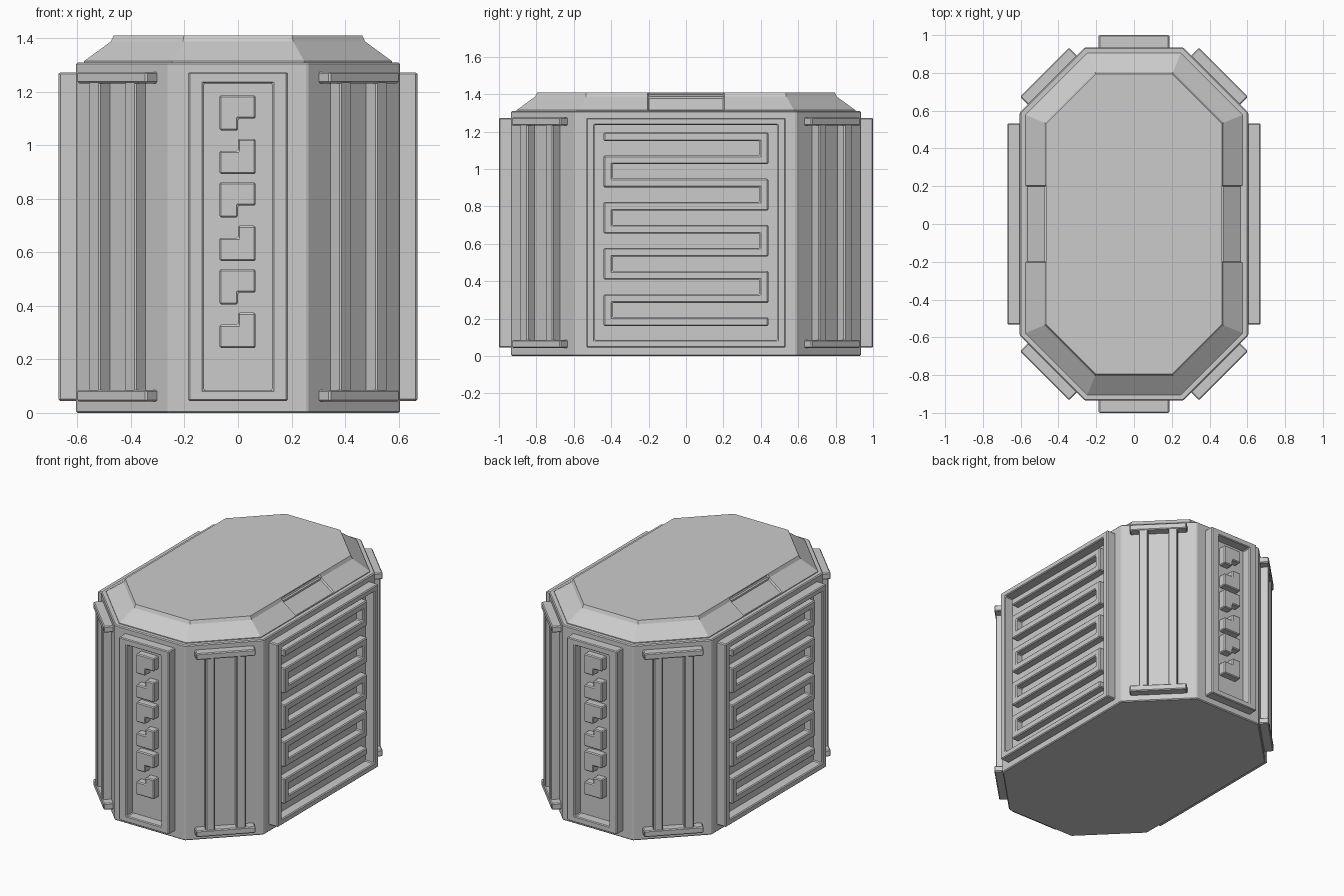
import bpy, bmesh
from math import radians, tan
from mathutils import Matrix, Vector

if "Cube" in bpy.data.objects:
    bpy.data.objects.remove(bpy.data.objects["Cube"])

RX, RY, CH = 0.605, 0.935, 0.345      # body half sizes and corner cut


def octagon(d, z):
    """Body outline moved inward by d, at height z."""
    x, y, c = RX - d, RY - d, CH - d * (1 - tan(radians(22.5)))
    return [(x, -y + c, z), (x, y - c, z), (x - c, y, z), (-x + c, y, z),
            (-x, y - c, z), (-x, -y + c, z), (-x + c, -y, z), (x - c, -y, z)]


def finish(bm, name, bevel):
    bmesh.ops.recalc_face_normals(bm, faces=bm.faces)
    me = bpy.data.meshes.new(name)
    bm.to_mesh(me)
    bm.free()
    ob = bpy.data.objects.new(name, me)
    bpy.context.collection.objects.link(ob)
    if bevel:
        m = ob.modifiers.new("soft_edges", 'BEVEL')
        m.width, m.segments, m.limit_method = bevel, 1, 'ANGLE'
        m.angle_limit = radians(30)
    return ob


def stack(rings):
    """Closed solid through a list of octagon rings."""
    bm = bmesh.new()
    vs = [[bm.verts.new(p) for p in r] for r in rings]
    bm.faces.new(vs[0][::-1])
    bm.faces.new(vs[-1])
    for a, b in zip(vs, vs[1:]):
        for i in range(8):
            j = (i + 1) % 8
            bm.faces.new((a[i], a[j], b[j], b[i]))
    return bm


def relief(name, polys, angle, dist, depth, u0=0.0, bevel=0.006):
    """Extrude flat (u, height) polygons outward from the wall at an angle."""
    bm = bmesh.new()
    cache = {}

    def vert(p):
        k = (round(p[0], 4), round(p[1], 4))
        if k not in cache:
            cache[k] = bm.verts.new((k[0] + u0, -dist + 0.01, k[1]))
        return cache[k]
    for poly in polys:
        bm.faces.new([vert(p) for p in poly])
    out = bmesh.ops.extrude_face_region(bm, geom=bm.faces[:], use_keep_orig=True)
    for v in out['geom']:
        if isinstance(v, bmesh.types.BMVert):
            v.co.y -= depth + 0.01
    bmesh.ops.transform(bm, matrix=Matrix.Rotation(radians(angle), 4, 'Z'), verts=bm.verts)
    return finish(bm, name, bevel)


def rect(u1, u2, z1, z2):
    return [(u1, z1), (u2, z1), (u2, z2), (u1, z2)]


def frame(u, z1, z2, iu, iz1, iz2):
    o, n = rect(-u, u, z1, z2), rect(-iu, iu, iz1, iz2)
    return [[o[i], o[(i + 1) % 4], n[(i + 1) % 4], n[i]] for i in range(4)]


def ribbon(path, half):
    """Right-angled strip with mitred corners."""
    pts = [Vector(p) for p in path]
    dirs = [(b - a).normalized() for a, b in zip(pts, pts[1:])]
    left, right = [], []
    for i, p in enumerate(pts):
        ds = {tuple(d) for d in dirs[max(0, i - 1):i + 1]}
        off = sum((Vector((-d[1], d[0])) for d in ds), Vector((0, 0))) * half
        left.append(p + off)
        right.append(p - off)
    return [[left[i], right[i], right[i + 1], left[i + 1]] for i in range(len(pts) - 1)]


# main eight-sided body
finish(stack([octagon(0, 0), octagon(0, 1.31)]), "body", 0.006)

# sloped roof with a shallow middle panel on each long side
bm = stack([octagon(0.03, 1.30), octagon(0.03, 1.315), octagon(0.13, 1.388), octagon(0.14, 1.41)])
for y in (-0.205, 0.205):
    bmesh.ops.bisect_plane(bm, geom=bm.verts[:] + bm.edges[:] + bm.faces[:],
                           plane_co=(0, y, 0), plane_no=(0, 1, 0))
bmesh.ops.recalc_face_normals(bm, faces=bm.faces)
bm.normal_update()
panels = [f for f in bm.faces if abs(f.calc_center_median().y) < 0.1
          and abs(f.normal.x) > 0.3 and 0.3 < f.normal.z < 0.95]
bmesh.ops.inset_individual(bm, faces=panels, thickness=0.01, depth=-0.01)
finish(bm, "roof", 0)

# front and back: framed panel with a column of notched blocks
for angle, side in ((0, "front"), (180, "back")):
    relief(side + "_frame", frame(0.187, 0.045, 1.273, 0.127, 0.085, 1.232), angle, RY, 0.065)
    for i in range(6):
        t = 1.187 - i * 0.1625
        b = t - 0.132
        if i % 2 == 0:
            shape = [(-0.069, b), (0, b), (0, b + 0.045), (0.066, b + 0.045), (0.066, t), (-0.069, t)]
        else:
            shape = [(-0.069, b), (0.066, b), (0.066, t), (0, t), (0, t - 0.045), (-0.069, t - 0.045)]
        relief(f"{side}_block_{i + 1}", [shape], angle, RY, 0.05)

# long sides: framed panel with a winding pipe
path = []
for i in range(9):
    z = 1.172 - i * 0.1235
    s = 1 if i % 2 == 0 else -1
    path += [(-s * 0.417, z), (s * 0.417, z)]
path[0], path[-1] = (-0.44, path[0][1]), (0.44, path[-1][1])
for angle, side in ((90, "right"), (270, "left")):
    relief(side + "_frame", frame(0.533, 0.045, 1.273, 0.488, 0.085, 1.235), angle, RX, 0.065)
    relief(side + "_winding_pipe", ribbon(path, 0.023), angle, RX, 0.05)

# cut corners: two uprights between a bottom and a top cap
corner = (RX + RY - CH) / 2 ** 0.5
shift = (RY - RX) / 2 ** 0.5
for i, angle in enumerate((45, 135, 225, 315)):
    u0 = -shift if i % 2 == 0 else shift
    for z1, z2, part in ((0.043, 0.086, "bottom"), (1.232, 1.275, "top")):
        relief(f"corner_{i + 1}_{part}_cap", [rect(-0.184, 0.184, z1, z2)],
               angle, corner, 0.058, u0)
    for s in (-1, 1):
        relief(f"corner_{i + 1}_upright_{'left' if s < 0 else 'right'}",
               [rect(s * 0.095 - 0.029, s * 0.095 + 0.029, 0.07, 1.25)],
               angle, corner, 0.054, u0)
